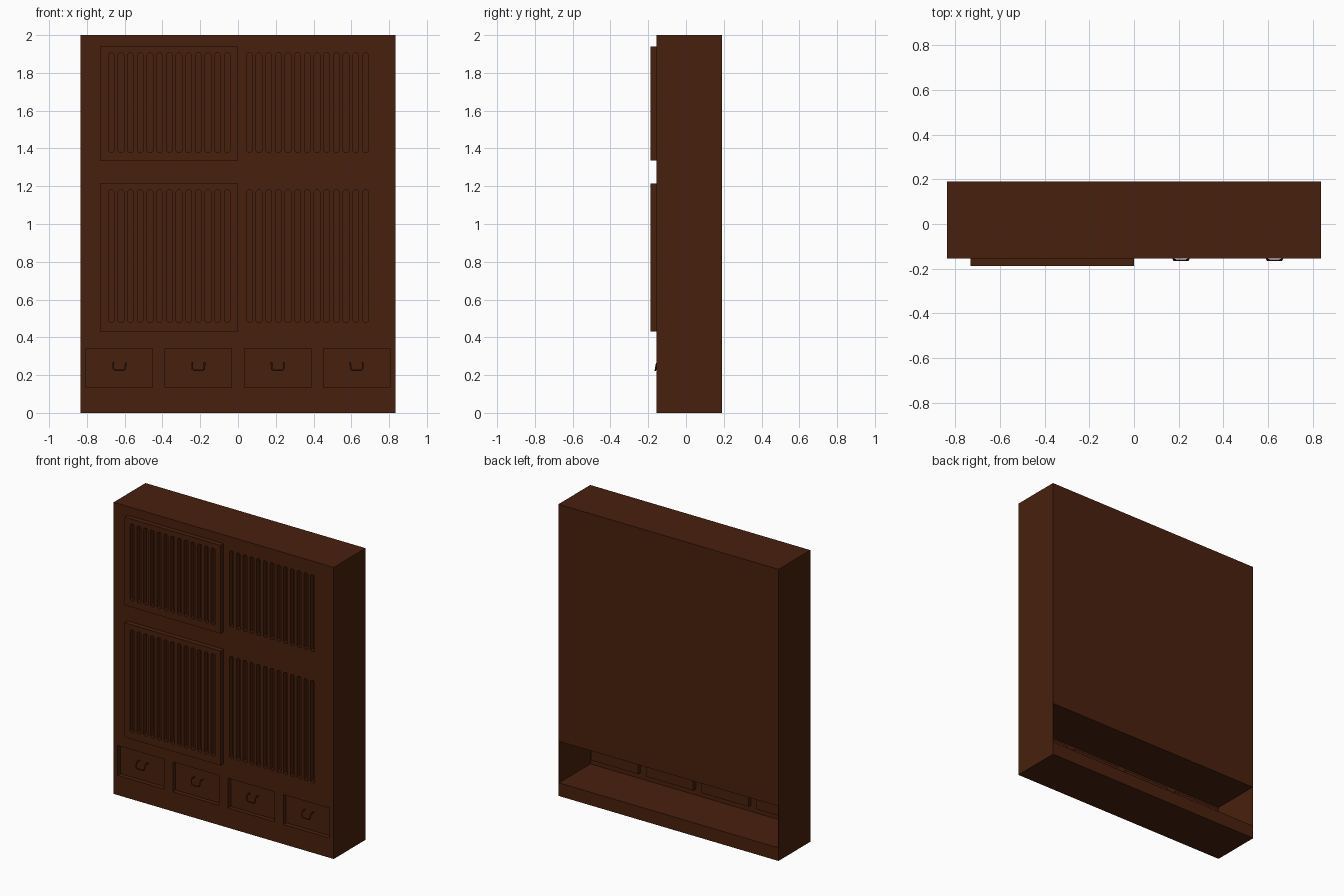
import bpy, bmesh

if "Cube" in bpy.data.objects:
    bpy.data.objects.remove(bpy.data.objects["Cube"])

wood = bpy.data.materials.new("dark brown wood")
wood.diffuse_color = (0.064, 0.0145, 0.004, 1)
wood.use_nodes = True
wood.node_tree.nodes["Principled BSDF"].inputs["Base Color"].default_value = wood.diffuse_color

FRONT, BACK, HALF = -0.155, 0.19, 0.835
SHELF_Z, BASE_Z, SKIN = 0.375, 0.09, 0.004
ROWS = {"upper": (1.335, 1.94, 1.38, 1.905), "lower": (0.43, 1.215, 0.48, 1.18)}


def finish(name, bm):
    me = bpy.data.meshes.new(name)
    bmesh.ops.recalc_face_normals(bm, faces=bm.faces[:])
    bm.to_mesh(me)
    bm.free()
    me.materials.append(wood)
    ob = bpy.data.objects.new(name, me)
    bpy.context.collection.objects.link(ob)
    return ob


def add_box(bm, x0, x1, y0, y1, z0, z1):
    vs = bmesh.ops.create_cube(bm, size=1)["verts"]
    for v in vs:
        v.co.x = x0 if v.co.x < 0 else x1
        v.co.y = y0 if v.co.y < 0 else y1
        v.co.z = z0 if v.co.z < 0 else z1
    return vs


def box(name, *dims):
    bm = bmesh.new()
    add_box(bm, *dims)
    return finish(name, bm)


def add_slot(bm, xc, y0, y1, z0, z1, w=0.031, c=0.008):
    # upright slot with chamfered corners
    a, b = xc - w / 2, xc + w / 2
    prof = [(a, z0 + c), (a + c, z0), (b - c, z0), (b, z0 + c),
            (b, z1 - c), (b - c, z1), (a + c, z1), (a, z1 - c)]
    f = bm.faces.new([bm.verts.new((x, y0, z)) for x, z in prof])
    ext = bmesh.ops.extrude_face_region(bm, geom=[f])["geom"]
    bmesh.ops.translate(bm, vec=(0, y1 - y0, 0),
                        verts=[g for g in ext if isinstance(g, bmesh.types.BMVert)])


def cut(ob, bm):
    cutter = finish(ob.name + "_cutter", bm)
    mod = ob.modifiers.new("cut", "BOOLEAN")
    mod.object, mod.operation, mod.solver = cutter, "DIFFERENCE", "EXACT"
    bpy.context.view_layer.update()
    dg = bpy.context.evaluated_depsgraph_get()
    me = bpy.data.meshes.new_from_object(ob.evaluated_get(dg))
    ob.modifiers.clear()
    ob.data = me
    bpy.data.objects.remove(cutter)


# main cabinet block with slots for the fixed right-hand panels
cabinet = box("cabinet_body", -HALF, HALF, FRONT, BACK, SHELF_Z, 2.0)
bm = bmesh.new()
for d0, d1, s0, s1 in ROWS.values():
    for i in range(13):
        add_slot(bm, 0.06 + i * 0.0512, FRONT - 0.02, FRONT + 0.033, s0, s1)
cut(cabinet, bm)

# sliding doors in front on the left
for row, (d0, d1, s0, s1) in ROWS.items():
    door = box(row + "_sliding_door", -0.73, 0, FRONT - 0.033, FRONT + 0.002, d0, d1)
    bm = bmesh.new()
    for i in range(13):
        add_slot(bm, -0.671 + i * 0.0512, FRONT - 0.06, FRONT - 0.001, s0, s1)
    cut(door, bm)

# base and thin side walls around the open drawer bay
box("base", -HALF, HALF, FRONT, BACK, 0, BASE_Z)
for name, s in (("left", -1), ("right", 1)):
    xs = sorted((s * HALF, s * (HALF - SKIN)))
    box(name + "_side_wall", *xs, FRONT, BACK, BASE_Z, SHELF_Z)

# drawer front sheet with four openings
DRAWERS = (-0.628, -0.21, 0.21, 0.628)
W, Z0, Z1 = 0.176, 0.135, 0.34
apron = box("drawer_surround", -HALF, HALF, FRONT, FRONT + SKIN, BASE_Z, SHELF_Z)
bm = bmesh.new()
for x in DRAWERS:
    add_box(bm, x - W, x + W, FRONT - 0.02, FRONT + 0.02, Z0, Z1)
cut(apron, bm)

for n, x in enumerate(DRAWERS):
    # recessed drawer front
    bm = bmesh.new()
    add_box(bm, x - W, x + W, FRONT + 0.001, FRONT + 0.03, Z0, Z1)
    bmesh.ops.recalc_face_normals(bm, faces=bm.faces[:])
    front = min(bm.faces, key=lambda f: f.calc_center_median().y)
    bmesh.ops.delete(bm, geom=[front], context="FACES_ONLY")
    me = bpy.data.meshes.new("drawer_front")
    bm.to_mesh(me)
    bm.free()
    me.materials.append(wood)
    ob = bpy.data.objects.new("drawer_front_%d" % (n + 1), me)
    bpy.context.collection.objects.link(ob)
    sol = ob.modifiers.new("thickness", "SOLIDIFY")
    sol.thickness, sol.offset = SKIN, 1

    # hanging U-shaped pull
    half = [(0.033, -0.124, 0.264), (0.033, -0.153, 0.264), (0.033, -0.157, 0.258),
            (0.031, -0.161, 0.233), (0.022, -0.162, 0.225)]
    path = [(-a, b, c) for a, b, c in half] + half[::-1]
    cu = bpy.data.curves.new("drawer_handle", "CURVE")
    cu.dimensions = "3D"
    cu.bevel_depth, cu.bevel_resolution, cu.use_fill_caps = 0.0045, 1, True
    sp = cu.splines.new("POLY")
    sp.points.add(len(path) - 1)
    for p, (a, b, c) in zip(sp.points, path):
        p.co = (x + a, b, c, 1)
    cu.materials.append(wood)
    h = bpy.data.objects.new("drawer_handle_%d" % (n + 1), cu)
    bpy.context.collection.objects.link(h)
